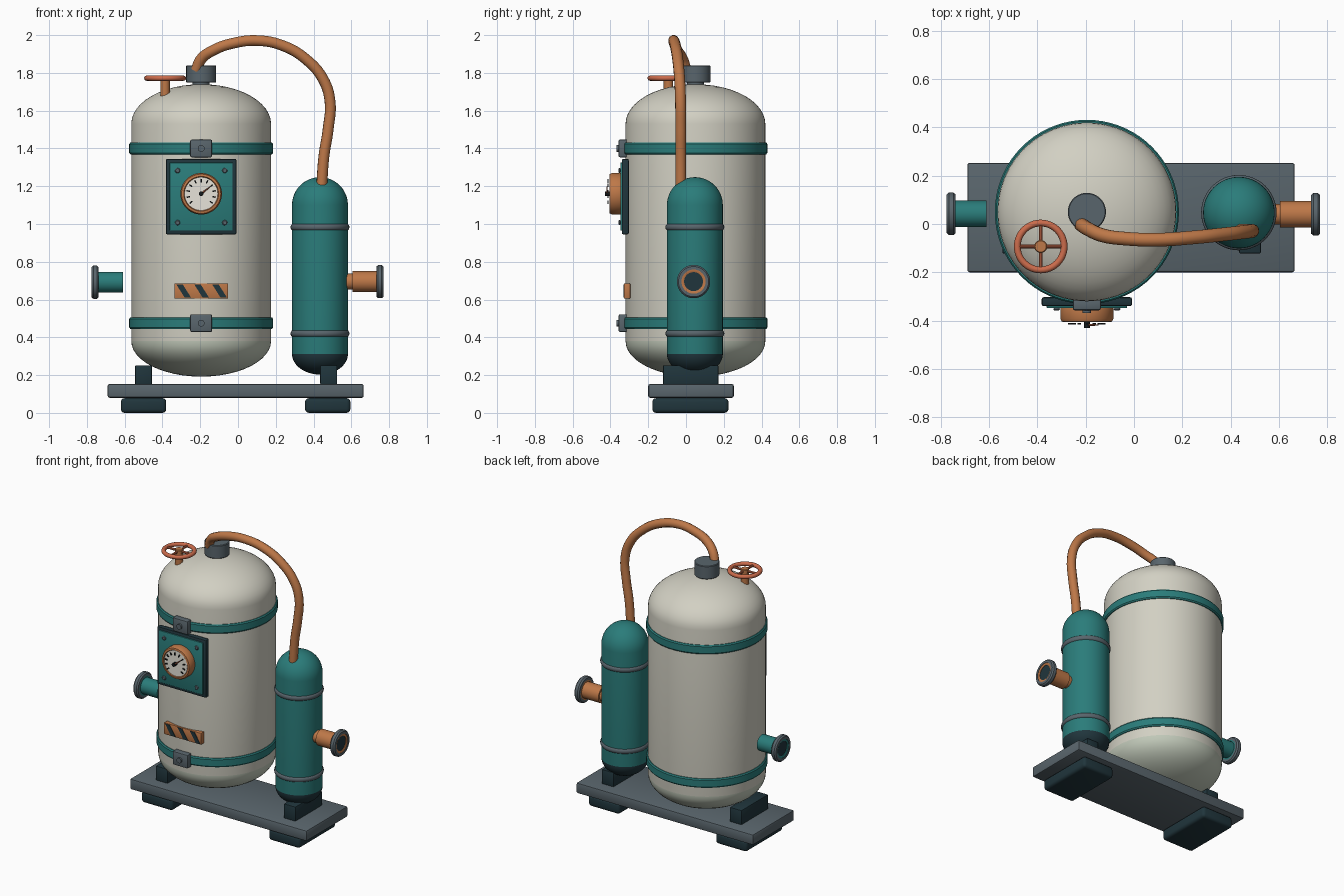
import bpy, bmesh, math
from mathutils import Matrix, Vector

if "Cube" in bpy.data.objects:
    bpy.data.objects.remove(bpy.data.objects["Cube"])

TX, TY = -0.195, 0.05          # main tank axis
SX, SY = 0.434, 0.047          # side cylinder axis


def material(name, hexcol):
    lin = []
    for i in (0, 2, 4):
        c = int(hexcol[i:i + 2], 16) / 255
        lin.append(c / 12.92 if c <= 0.04045 else ((c + 0.055) / 1.055) ** 2.4)
    m = bpy.data.materials.new(name)
    m.diffuse_color = (*lin, 1)
    m.use_nodes = True
    m.node_tree.nodes["Principled BSDF"].inputs["Base Color"].default_value = m.diffuse_color
    return m


cream = material("cream", "D2D0C3")
sage = material("pale_sage", "C0C8B8")
teal = material("teal", "2A7C7A")
slate = material("slate", "59656C")
dark = material("dark_slate", "20353C")
copper = material("copper", "BE7848")
red = material("red_copper", "CC6C4C")
white = material("dial_white", "E8E5DA")
black = material("black", "14181A")


def finish(name, bm, mats, smooth=True):
    bmesh.ops.recalc_face_normals(bm, faces=bm.faces)
    me = bpy.data.meshes.new(name)
    bm.to_mesh(me)
    bm.free()
    ob = bpy.data.objects.new(name, me)
    bpy.context.collection.objects.link(ob)
    for m in mats if isinstance(mats, (list, tuple)) else [mats]:
        me.materials.append(m)
    if smooth:
        bpy.ops.object.select_all(action='DESELECT')
        ob.select_set(True)
        bpy.context.view_layer.objects.active = ob
        bpy.ops.object.shade_smooth_by_angle(angle=math.radians(35))
    return ob


def box(name, x, y, z, mat, bevel=0.0, seg=2):
    """Box from (min, max) ranges."""
    bm = bmesh.new()
    size = [r[1] - r[0] for r in (x, y, z)]
    mid = Vector([(r[0] + r[1]) / 2 for r in (x, y, z)])
    bmesh.ops.create_cube(bm, size=1, matrix=Matrix.Translation(mid) @ Matrix.Diagonal((*size, 1)))
    if bevel:
        bmesh.ops.bevel(bm, geom=bm.edges[:], offset=bevel, segments=seg, profile=0.5, affect='EDGES')
    return finish(name, bm, mat)


AXES = {'Z': Matrix(), 'X': Matrix.Rotation(math.pi / 2, 4, 'Y'),
        '-X': Matrix.Rotation(-math.pi / 2, 4, 'Y'), '-Y': Matrix.Rotation(math.pi / 2, 4, 'X')}


def lathe(name, profile, loc, mats, axis='Z', n=48, closed=False, rule=None):
    """Spin (radius, height) points about an axis through loc."""
    bm = bmesh.new()
    rings = []
    for r, h in profile:
        if r < 1e-5:
            rings.append([bm.verts.new((0, 0, h))] * n)
        else:
            rings.append([bm.verts.new((r * math.cos(2 * math.pi * i / n), r * math.sin(2 * math.pi * i / n), h))
                          for i in range(n)])
    pairs = list(zip(rings, rings[1:])) + ([(rings[-1], rings[0])] if closed else [])
    for a, b in pairs:
        for i in range(n):
            j = (i + 1) % n
            vs = list(dict.fromkeys((a[i], a[j], b[j], b[i])))
            if len(vs) > 2:
                f = bm.faces.new(vs)
                if rule:
                    f.material_index = rule(f.calc_center_median().z)
    bm.transform(Matrix.Translation(loc) @ AXES[axis])
    return finish(name, bm, mats)


def rod(name, r, h0, h1, loc, mat, axis='Z', n=32, b=0.0):
    prof = [(0, h0), (r - b, h0), (r, h0 + b), (r, h1 - b), (r - b, h1), (0, h1)] if b else \
        [(0, h0), (r, h0), (r, h1), (0, h1)]
    return lathe(name, prof, loc, mat, axis, n)


def ring(name, R, r, loc, mat, axis='Z', stretch=1.0, n=48):
    prof = [(R + r * math.cos(2 * math.pi * i / 12), stretch * r * math.sin(2 * math.pi * i / 12)) for i in range(12)]
    return lathe(name, prof, loc, mat, axis, n, closed=True)


def capsule(r, z0, z1, z2, z3, k=12):
    """Cylinder z1..z2 with elliptical ends reaching z0 and z3."""
    q = [i / k * math.pi / 2 for i in range(k + 1)]
    low = [(r * math.sin(t), z1 - (z1 - z0) * math.cos(t)) for t in q]
    high = [(r * math.cos(t), z2 + (z3 - z2) * math.sin(t)) for t in q]
    return low + high


# Base, feet and saddles
box("base_plate", (-0.69, 0.665), (-0.2, 0.253), (0.08, 0.153), slate, 0.01)
for side, x in (("left", -0.5), ("right", 0.475)):
    box(side + "_foot", (x - 0.12, x + 0.12), (-0.178, 0.225), (0, 0.078), dark, 0.02, 3)
for side, x in (("left", -0.5), ("right", 0.48)):
    box(side + "_saddle", (x - 0.045, x + 0.045), (-0.122, 0.172), (0.15, 0.252), dark, 0.006)

# Main tank with bottom cap colour, bands and clasps
lathe("main_tank", capsule(0.37, 0.192, 0.38, 1.53, 1.74), (TX, TY, 0), [cream, sage], n=72,
      rule=lambda z: 1 if z < 0.38 else 0)
for level, z in (("lower", 0.475), ("upper", 1.4)):
    lathe(level + "_band", [(0.365, -0.031), (0.375, -0.031), (0.381, -0.023), (0.381, 0.023),
                            (0.375, 0.031), (0.365, 0.031)], (TX, TY, z), teal, n=72, closed=True)
    box(level + "_clasp", (TX - 0.058, TX + 0.058), (-0.357, -0.31), (z - 0.047, z + 0.047), slate, 0.008)
    rod(level + "_clasp_bolt", 0.018, 0, 0.012, (TX, -0.357, z), slate, '-Y', 16)

# Neck on top of the tank
rod("neck", 0.045, 1.70, 1.76, (TX, TY, 0), slate)
rod("neck_cap", 0.079, 1.748, 1.84, (TX, TY, 0), slate, n=40, b=0.004)

# Hand wheel valve
VX, VY = -0.386, -0.093
rod("valve_stem", 0.025, 1.66, 1.765, (VX, VY, 0), copper, n=20)
ring("valve_wheel", 0.097, 0.014, (VX, VY, 1.772), red)
rod("valve_hub", 0.027, 1.758, 1.786, (VX, VY, 0), copper, n=20, b=0.004)
rod("wheel_spoke_x", 0.008, -0.095, 0.095, (VX, VY, 1.772), red, 'X', 10)
rod("wheel_spoke_y", 0.008, -0.095, 0.095, (VX, VY, 1.772), red, '-Y', 10)

# Side cylinder with dark bottom and two rings
lathe("side_cylinder", capsule(0.148, 0.203, 0.312, 1.1, 1.248), (SX, SY, 0), [teal, dark], n=48,
      rule=lambda z: 1 if z < 0.312 else 0)
for level, z in (("lower", 0.42), ("upper", 0.983)):
    ring(level + "_cylinder_ring", 0.143, 0.013, (SX, SY, z), slate, stretch=1.35)

# Copper hose
curve = bpy.data.curves.new("hose", 'CURVE')
curve.dimensions = '3D'
curve.bevel_depth = 0.029
curve.bevel_resolution = 4
curve.resolution_u = 8
curve.use_fill_caps = True
path = [(-0.222, 0.0, 1.815), (-0.195, -0.018, 1.873), (-0.13, -0.047, 1.92), (-0.03, -0.061, 1.956),
        (0.105, -0.065, 1.971), (0.24, -0.056, 1.943), (0.36, -0.044, 1.872), (0.45, -0.034, 1.768),
        (0.487, -0.029, 1.65), (0.477, -0.028, 1.5), (0.455, -0.028, 1.36), (0.443, -0.028, 1.2)]
sp = curve.splines.new('BEZIER')
sp.bezier_points.add(len(path) - 1)
for p, co in zip(sp.bezier_points, path):
    p.co = co
    p.handle_left_type = p.handle_right_type = 'AUTO'
sp.use_smooth = True
curve.materials.append(copper)
bpy.context.collection.objects.link(bpy.data.objects.new("hose", curve))


# Side ports: pipe with flange and dark bore
def port(name, axis, x, y, z, length, mat):
    loc = (x, y, z)          # x is the outer end; heights run inward as negatives
    rod(name + "_pipe", 0.055, -length, -0.012, loc, mat, axis)
    lathe(name + "_flange", [(0.064, -0.037), (0.08, -0.037), (0.088, -0.028), (0.088, -0.009),
                             (0.08, 0), (0.064, 0)], loc, slate, axis, closed=True)
    lathe(name + "_lip", [(0.05, -0.037), (0.066, -0.037), (0.066, -0.003), (0.057, -0.003), (0.05, -0.006)],
          loc, mat, axis, closed=True)
    rod(name + "_bore", 0.056, -0.016, -0.009, loc, dark, axis)


port("left_port", '-X', -0.775, 0.042, 0.692, 0.165, teal)
port("right_port", 'X', 0.77, 0.04, 0.695, 0.165, copper)
rod("right_port_neck", 0.042, 0.56, 0.61, (0, 0.04, 0.695), copper, 'X')

# Gauge panel
PZ = 1.145
box("panel_frame", (TX - 0.187, TX + 0.187), (-0.34, -0.303), (PZ - 0.2, PZ + 0.2), dark, 0.008)
box("panel_plate", (TX - 0.167, TX + 0.167), (-0.348, -0.335), (PZ - 0.18, PZ + 0.18), teal, 0.004)
for i, sx in enumerate((-1, 1)):
    for j, sz in enumerate((-1, 1)):
        rod(f"panel_rivet_{i}{j}", 0.014, 0, 0.01, (TX + sx * 0.125, -0.347, PZ + sz * 0.138), slate, '-Y', 14, 0.004)

# Gauge body, dial, ticks and needle
GZ = 1.16
gauge = (TX, 0, GZ)
lathe("gauge_body", [(0, 0.34), (0.107, 0.34), (0.11, 0.352), (0.11, 0.392), (0.104, 0.404), (0.092, 0.406),
                     (0.088, 0.398), (0, 0.398)], gauge, copper, '-Y')
rod("gauge_dial", 0.088, 0.396, 0.402, gauge, white, '-Y', 48)
bm = bmesh.new()
for i in range(11):
    a = math.radians(-40 + 26 * i)
    bmesh.ops.create_cube(bm, size=1, matrix=Matrix.Translation((TX, -0.412, GZ)) @ Matrix.Rotation(-a, 4, 'Y')
                          @ Matrix.Translation((0.07, 0, 0)) @ Matrix.Diagonal((0.018, 0.006, 0.007, 1)))
finish("gauge_ticks", bm, black, False)
bm = bmesh.new()
bmesh.ops.create_cone(bm, cap_ends=True, segments=4, radius1=0.006, radius2=0.002, depth=0.07,
                      matrix=Matrix.Translation((TX, -0.418, GZ)) @ Matrix.Rotation(math.radians(52), 4, 'Y')
                      @ Matrix.Translation((0, 0, 0.025)))
finish("gauge_needle", bm, red, False)
rod("gauge_hub", 0.012, 0.40, 0.43, gauge, black, '-Y', 16)

# Hazard plate with slanted stripes
box("hazard_plate", (TX - 0.142, TX + 0.142), (-0.328, -0.295), (0.606, 0.686), copper, 0.003)
bm = bmesh.new()
for k in (-0.09, 0.005, 0.1):
    x = TX + k
    vs = [bm.verts.new((px, -0.331, pz)) for px, pz in
          ((x - 0.042, 0.681), (x - 0.008, 0.681), (x + 0.036, 0.611), (x + 0.002, 0.611))]
    f = bm.faces.new(vs)
    ext = bmesh.ops.extrude_face_region(bm, geom=[f])
    bmesh.ops.translate(bm, vec=(0, 0.006, 0),
                        verts=[g for g in ext["geom"] if isinstance(g, bmesh.types.BMVert)])
finish("hazard_stripes", bm, dark, False)
